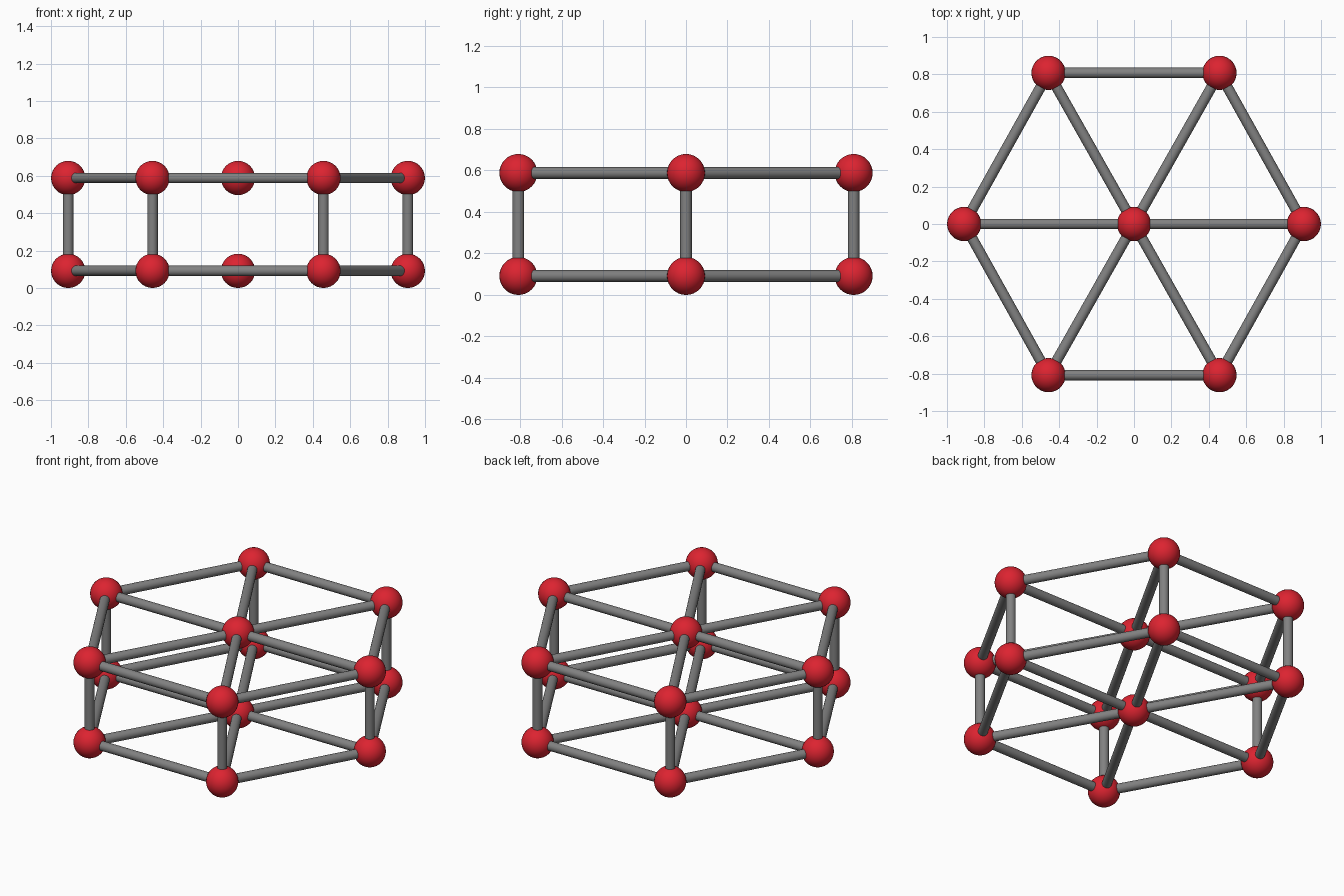
import bpy
from mathutils import Vector

if "Cube" in bpy.data.objects:
    bpy.data.objects.remove(bpy.data.objects["Cube"])

BALL_R, ROD_R = 0.0915, 0.028
Z_LOW, Z_HIGH = 0.0915, 0.588


def material(name, color):
    m = bpy.data.materials.new(name)
    m.diffuse_color = (*color, 1)
    m.use_nodes = True
    m.node_tree.nodes["Principled BSDF"].inputs["Base Color"].default_value = m.diffuse_color
    return m


red = material("red", (0.72, 0.017, 0.03))
grey = material("grey", (0.22, 0.22, 0.22))


def finish(name, mat):
    ob = bpy.context.object
    ob.name = name
    ob.data.materials.append(mat)
    bpy.ops.object.shade_smooth_by_angle()


def ball(name, p):
    bpy.ops.mesh.primitive_uv_sphere_add(segments=32, ring_count=16, radius=BALL_R, location=p)
    finish(name, red)


def rod(name, a, b):
    d = b - a
    bpy.ops.mesh.primitive_cylinder_add(vertices=24, radius=ROD_R, depth=d.length,
                                        location=(a + b) / 2,
                                        rotation=d.to_track_quat('Z', 'Y').to_euler())
    finish(name, grey)


# hexagon corners in order around the centre
corners = [(0.908, 0), (0.457, 0.808), (-0.457, 0.808),
           (-0.908, 0), (-0.457, -0.808), (0.457, -0.808)]

# two layers: hub, rim balls, spokes and rim rods
layers = []
for level, z in (("lower", Z_LOW), ("upper", Z_HIGH)):
    hub = Vector((0, 0, z))
    pts = [Vector((x, y, z)) for x, y in corners]
    layers.append(pts)
    ball(level + "_hub_ball", hub)
    for i, p in enumerate(pts):
        ball(f"{level}_corner_ball_{i}", p)
        rod(f"{level}_spoke_{i}", hub, p)
        rod(f"{level}_rim_rod_{i}", p, pts[(i + 1) % 6])

# upright rods at the corners only
for i, (a, b) in enumerate(zip(*layers)):
    rod(f"upright_rod_{i}", a, b)
